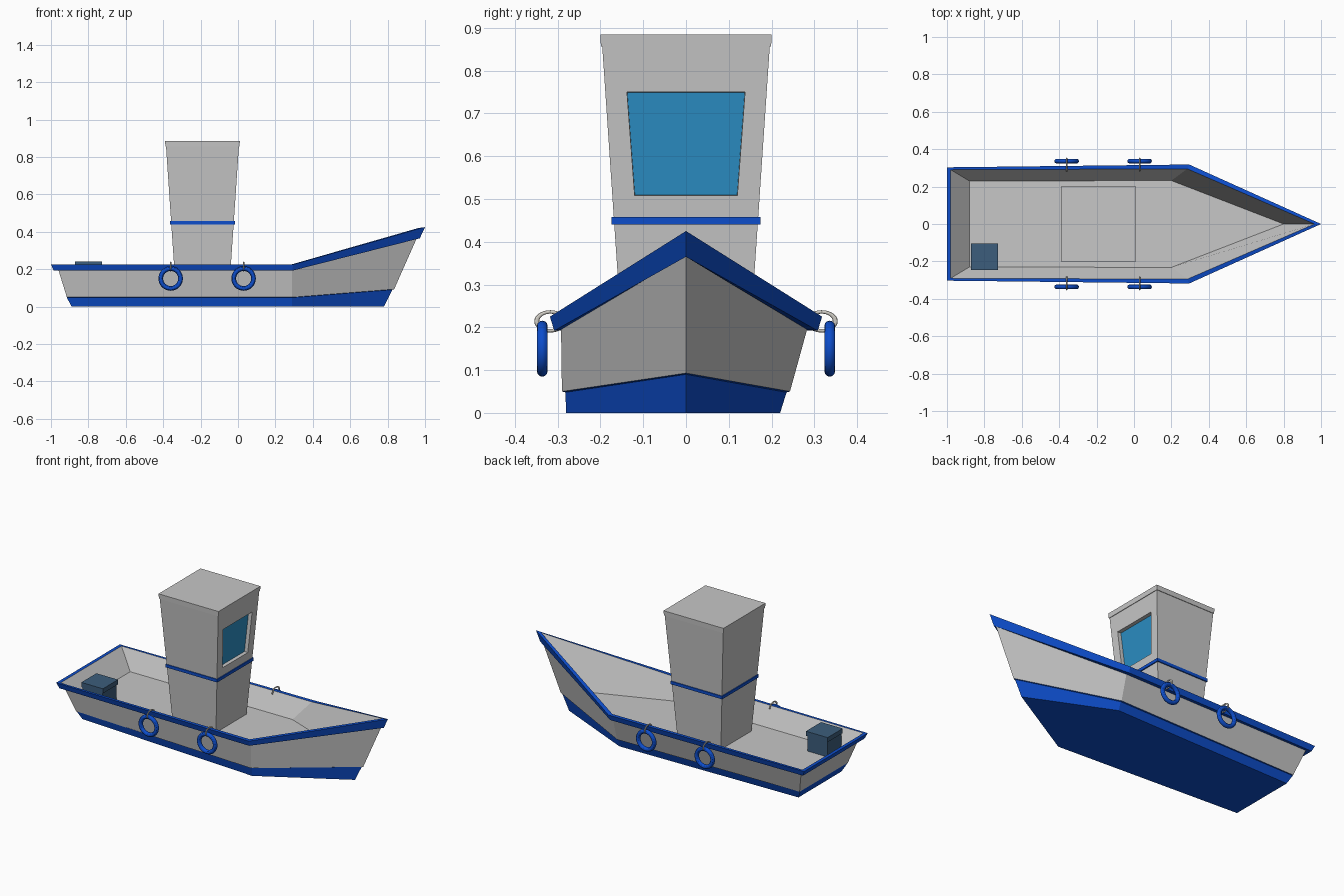
import bpy, bmesh, math
from mathutils import Matrix

if "Cube" in bpy.data.objects:
    bpy.data.objects.remove(bpy.data.objects["Cube"])


def material(name, rgb):
    m = bpy.data.materials.new(name)
    m.diffuse_color = (*rgb, 1)
    m.use_nodes = True
    m.node_tree.nodes["Principled BSDF"].inputs["Base Color"].default_value = m.diffuse_color
    return m


BLUE = material("blue_paint", (0.004, 0.075, 0.6))
GREY = material("light_grey", (0.57, 0.57, 0.57))
GLASS = material("window_blue", (0.024, 0.27, 0.55))
NAVY = material("crate_navy", (0.045, 0.11, 0.2))
ROPE = material("rope_grey", (0.62, 0.6, 0.55))


def finish(name, bm, mats):
    bmesh.ops.recalc_face_normals(bm, faces=bm.faces)
    me = bpy.data.meshes.new(name)
    bm.to_mesh(me)
    bm.free()
    for m in mats:
        me.materials.append(m)
    ob = bpy.data.objects.new(name, me)
    bpy.context.collection.objects.link(ob)
    return ob


def loft(rings, bands=None):
    """Bridge closed rings with quads and cap both ends; bands = material per gap."""
    bm = bmesh.new()
    vs = [[bm.verts.new(p) for p in r] for r in rings]
    n = len(rings[0])
    for k in range(len(vs) - 1):
        for i in range(n):
            j = (i + 1) % n
            f = bm.faces.new((vs[k][i], vs[k][j], vs[k + 1][j], vs[k + 1][i]))
            f.material_index = bands[k] if bands else 0
    first = bm.faces.new(vs[0][::-1])
    last = bm.faces.new(vs[-1])
    if bands:
        first.material_index, last.material_index = bands[0], bands[-1]
    return bm


def hull_ring(xs, ys, xm, ym, xb, z, zb, ys2=None, ym2=None):
    """Stern corners, shoulder corners and bow point; ys2/ym2 are the -y widths."""
    ys2, ym2 = ys2 or ys, ym2 or ym
    return [(xs, ys, z), (xm, ym, z), (xb, 0, zb), (xm, -ym2, z), (xs, -ys2, z)]


def box_rings(cx, cy, levels):
    """Rectangle rings from (half x, half y, z)."""
    return [[(cx + a * hx, cy + b * hy, z) for a, b in ((1, 1), (-1, 1), (-1, -1), (1, -1))]
            for hx, hy, z in levels]


# Hull: bottom stripe, grey sides, overhanging rim, inner walls and deck
hull = loft([
    hull_ring(-0.89, 0.20, 0.29, 0.22, 0.78, 0.0, 0.0, 0.21, 0.28),
    hull_ring(-0.915, 0.22, 0.29, 0.235, 0.825, 0.048, 0.09, 0.23, 0.282),
    hull_ring(-0.915, 0.225, 0.29, 0.243, 0.835, 0.05, 0.093, 0.235, 0.29),
    hull_ring(-0.96, 0.275, 0.29, 0.283, 0.957, 0.195, 0.368, 0.28, 0.292),
    hull_ring(-0.985, 0.293, 0.29, 0.308, 0.972, 0.192, 0.365),
    hull_ring(-1.0, 0.303, 0.295, 0.318, 1.0, 0.225, 0.425),
    hull_ring(-0.98, 0.29, 0.285, 0.295, 0.965, 0.225, 0.42),
    hull_ring(-0.88, 0.23, 0.2, 0.232, 0.8, 0.12, 0.12),
], [0, 0, 1, 0, 0, 0, 1])
finish("hull", hull, [BLUE, GREY])

# Cabin tower with a recessed window in the bow-side face
CX = -0.19
cabin = loft(box_rings(CX, 0, [(0.145, 0.146, 0.12), (0.195, 0.196, 0.86)]))
cabin.normal_update()
bmesh.ops.recalc_face_normals(cabin, faces=cabin.faces)
front = max(cabin.faces, key=lambda f: f.calc_center_median().x)
bmesh.ops.inset_individual(cabin, faces=[front], thickness=0.05)
for v in front.verts:
    top = v.co.z > 0.5
    v.co.z = 0.75 if top else 0.508
    v.co.y = math.copysign(0.138 if top else 0.12, v.co.y)
    v.co.x = CX + 0.145 + 0.05 * (v.co.z - 0.12) / 0.74
bmesh.ops.inset_individual(cabin, faces=[front], thickness=0.001, depth=0)
for v in front.verts:
    v.co.x -= 0.022
front.material_index = 1
finish("cabin", cabin, [GREY, GLASS])

# Roof slab and blue band round the cabin
finish("cabin_roof", loft(box_rings(CX, 0, [(0.198, 0.199, 0.856), (0.2, 0.2, 0.885)])), [GREY])
finish("cabin_band", loft(box_rings(CX, 0, [(0.173, 0.174, 0.44), (0.173, 0.174, 0.458)])), [BLUE])

# Crate with lid in the stern corner
finish("crate", loft(box_rings(-0.8, -0.175, [(0.067, 0.067, 0.12), (0.067, 0.067, 0.215)])), [NAVY])
finish("crate_lid", loft(box_rings(-0.8, -0.175, [(0.072, 0.072, 0.212), (0.072, 0.072, 0.24)])), [NAVY])


def torus(name, loc, rot, major, minor, mat, scale=(1, 1, 1)):
    bpy.ops.mesh.primitive_torus_add(major_radius=major, minor_radius=minor,
                                     major_segments=32, minor_segments=12)
    ob = bpy.context.object
    ob.name = name
    s = Matrix.Diagonal((*scale, 1))
    ob.data.transform(Matrix.Translation(loc) @ s @ rot)
    ob.data.materials.append(mat)
    bpy.ops.object.shade_smooth_by_angle()


# Ring fenders hung on rope loops along both sides
for side in (-1, 1):
    for x in (-0.36, 0.03):
        torus("ring_fender", (x, side * 0.336, 0.15), Matrix.Rotation(math.pi / 2, 4, 'X'),
              0.053, 0.0125, BLUE)
        torus("fender_rope", (x, side * 0.317, 0.214), Matrix.Rotation(math.pi / 2, 4, 'Y'),
              0.022, 0.004, ROPE, (1, 1.45, 1))
